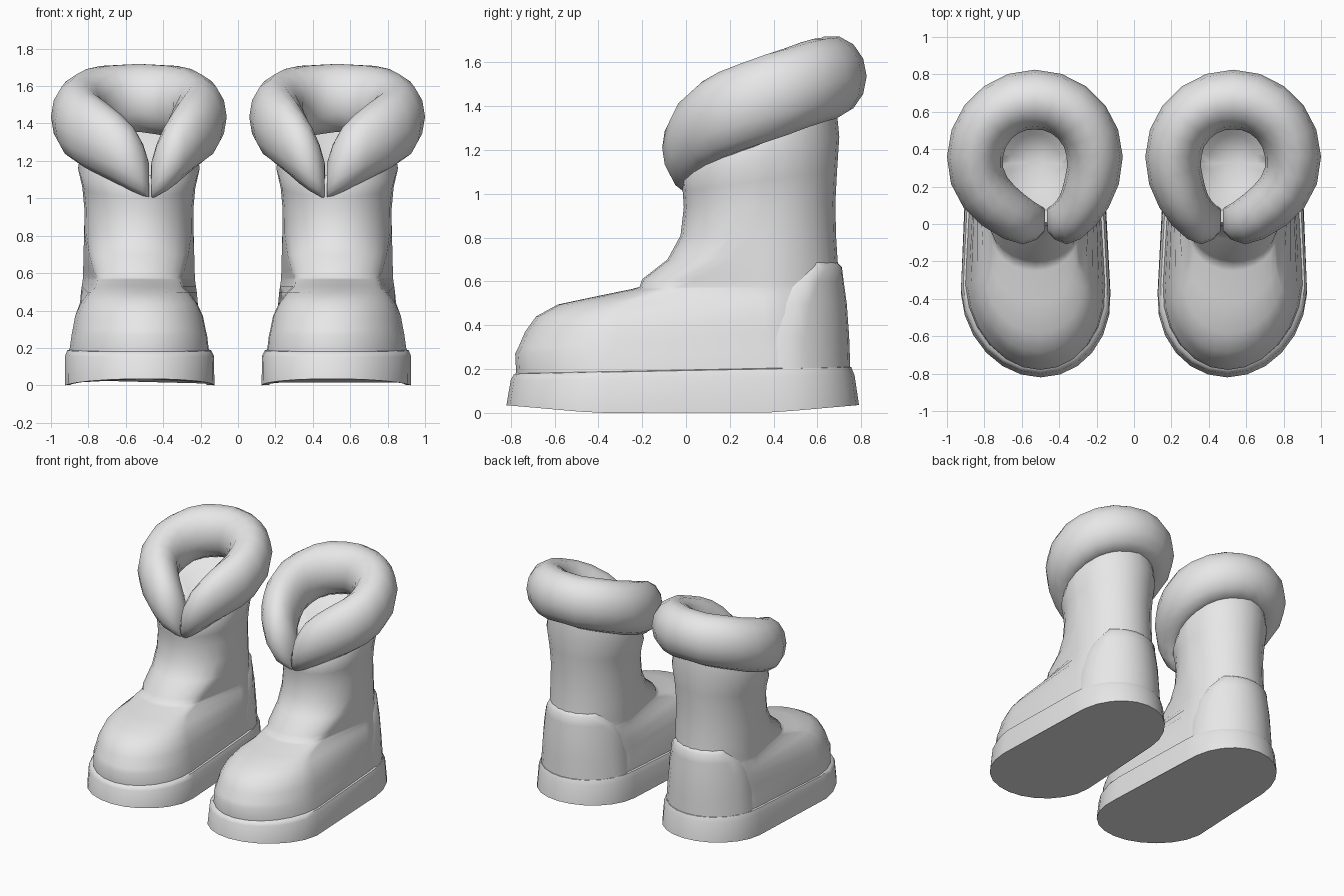
import bpy, bmesh, math

if "Cube" in bpy.data.objects:
    bpy.data.objects.remove(bpy.data.objects["Cube"], do_unlink=True)

grey = bpy.data.materials.new("plain_grey")
grey.use_nodes = True
grey.diffuse_color = (0.8, 0.8, 0.8, 1)
grey.node_tree.nodes["Principled BSDF"].inputs["Base Color"].default_value = (0.8, 0.8, 0.8, 1)

CX = 0.53  # centre line of the left boot


def loft(name, rings, angle):
    """Skin closed rings of points, cap both ends, mirror to the other foot."""
    bm = bmesh.new()
    rows = [[bm.verts.new(p) for p in ring] for ring in rings]
    n = len(rows[0])
    for a, b in zip(rows, rows[1:]):
        for i in range(n):
            j = (i + 1) % n
            bm.faces.new((a[i], a[j], b[j], b[i]))
    bm.faces.new(rows[0])
    bm.faces.new(rows[-1])
    bmesh.ops.recalc_face_normals(bm, faces=bm.faces)
    mesh = bpy.data.meshes.new(name)
    bm.to_mesh(mesh)
    bm.free()
    mesh.materials.append(grey)
    obj = bpy.data.objects.new(name, mesh)
    bpy.context.collection.objects.link(obj)
    bpy.ops.object.select_all(action='DESELECT')
    obj.select_set(True)
    bpy.context.view_layer.objects.active = obj
    bpy.ops.object.shade_smooth_by_angle(angle=math.radians(angle))
    mirror = obj.modifiers.new("other_foot", 'MIRROR')
    mirror.use_axis[0] = True
    mirror.use_mirror_merge = False
    return obj


def foot_ring(z, front, back, wf, wb, df, db, tilt=0.0, n=12):
    """Two half ellipses (toe and heel) joined by straight sides."""
    pts = []
    for i in range(n + 1):      # heel, from left to right
        t = math.pi * i / n
        pts.append((wb * math.cos(t), back - db + db * math.sin(t)))
    for i in range(n + 1):      # toe, from right to left
        t = math.pi * (1 + i / n)
        pts.append((wf * math.cos(t), front + df + df * math.sin(t)))
    # the toe leans a little towards the other foot
    return [(CX + x - 0.06 * max(0, -0.3 - y), y, z + tilt * (y - 0.34)) for x, y in pts]


# Sole, with a gently rockered underside
base = [(x, y, 0.035 * max(0, abs(y + 0.02) - 0.4) / 0.4 + 0.018 * max(0, 1 - abs(y - 0.12) / 0.3))
        for x, y, z in foot_ring(0, -0.82, 0.79, 0.40, 0.365, 0.45, 0.40)]
loft("sole", [
    base,
    foot_ring(0.165, -0.80, 0.77, 0.398, 0.36, 0.45, 0.39, 0.012),
    foot_ring(0.20, -0.785, 0.755, 0.385, 0.35, 0.45, 0.39, 0.02),
    foot_ring(0.21, -0.74, 0.72, 0.34, 0.31, 0.42, 0.37, 0.02),
], 50)

# Upper: foot, instep step, shaft, then a sunken lining inside the collar
loft("boot_upper", [foot_ring(*r) for r in (
    (0.17, -0.775, 0.74, 0.375, 0.34, 0.45, 0.38),
    (0.27, -0.78, 0.735, 0.362, 0.33, 0.44, 0.37),
    (0.30, -0.765, 0.73, 0.355, 0.325, 0.44, 0.37),
    (0.37, -0.735, 0.725, 0.342, 0.32, 0.42, 0.37),
    (0.44, -0.685, 0.72, 0.31, 0.315, 0.38, 0.36),
    (0.495, -0.585, 0.715, 0.27, 0.31, 0.32, 0.36),
    (0.53, -0.42, 0.71, 0.235, 0.305, 0.24, 0.36),
    (0.565, -0.25, 0.705, 0.23, 0.30, 0.19, 0.36),
    (0.575, -0.212, 0.70, 0.23, 0.30, 0.19, 0.36),
    (0.61, -0.20, 0.70, 0.25, 0.298, 0.24, 0.35),
    (0.70, -0.085, 0.692, 0.275, 0.296, 0.29, 0.35),
    (0.81, -0.025, 0.685, 0.29, 0.293, 0.32, 0.34),
    (0.95, -0.01, 0.682, 0.292, 0.29, 0.33, 0.34, 0.03),
    (1.06, -0.015, 0.69, 0.302, 0.30, 0.34, 0.34, 0.14),
    (1.16, -0.02, 0.70, 0.325, 0.325, 0.35, 0.35, 0.28),
    (1.24, -0.0, 0.69, 0.31, 0.31, 0.34, 0.34, 0.35),
    (1.20, 0.08, 0.58, 0.23, 0.22, 0.25, 0.25, 0.30),
    (1.12, 0.18, 0.48, 0.13, 0.13, 0.15, 0.15, 0.15),
    (1.09, 0.28, 0.38, 0.04, 0.04, 0.05, 0.05),
)], 60)


# Heel counter: raised panel whose sides sink into the upper and arch at the top
def heel_ring(z, back, w, d, spread, out, n=14):
    pts = []
    for i in range(n + 1):
        u = 2 * i / n - 1
        t = math.radians(90 - u * spread)
        o = out if abs(u) < 0.9 else -0.012
        pts.append((CX + (w + o) * math.cos(t), back - d + (d + o) * math.sin(t), z))
    return pts


loft("heel_counter", [heel_ring(*r) for r in (
    (0.18, 0.737, 0.337, 0.375, 88, 0.014),
    (0.35, 0.727, 0.321, 0.37, 86, 0.018),
    (0.50, 0.714, 0.309, 0.36, 78, 0.02),
    (0.60, 0.70, 0.298, 0.35, 66, 0.02),
    (0.665, 0.695, 0.297, 0.35, 50, 0.017),
    (0.70, 0.692, 0.296, 0.35, 44, -0.015),
)], 60)

# Thick rolled collar: angle from the front split, radius, height, half thickness, half height
COLLAR = [
    (0, 0.335, 1.08, 0.055, 0.09),
    (6, 0.355, 1.15, 0.09, 0.14),
    (14, 0.365, 1.21, 0.118, 0.175),
    (25, 0.355, 1.265, 0.13, 0.19),
    (45, 0.335, 1.34, 0.14, 0.20),
    (90, 0.32, 1.435, 0.15, 0.205),
    (135, 0.31, 1.515, 0.155, 0.195),
    (180, 0.305, 1.537, 0.16, 0.186),
]


def collar_key(a):
    for k, m in zip(COLLAR, COLLAR[1:]):
        if a <= m[0]:
            f = (a - k[0]) / (m[0] - k[0])
            return [p + (q - p) * f for p, q in zip(k[1:], m[1:])]


def collar_ring(phi, n=14):
    r, z, thick, high = collar_key(abs(phi))
    s, c = math.sin(math.radians(phi)), math.cos(math.radians(phi))
    shift = -0.06 * max(0, c) ** 4      # the split sits off centre
    pts = []
    for i in range(n):
        t = 2 * math.pi * i / n
        rad = r + thick * math.cos(t)
        pts.append((CX + shift + rad * s, 0.36 - rad * c, z + high * math.sin(t)))
    return pts


half = [1, 6, 14, 25, 40, 55, 72, 90, 108, 126, 144, 162]
loft("rolled_collar", [collar_ring(a) for a in half + [180] + [-a for a in reversed(half)]], 70)
